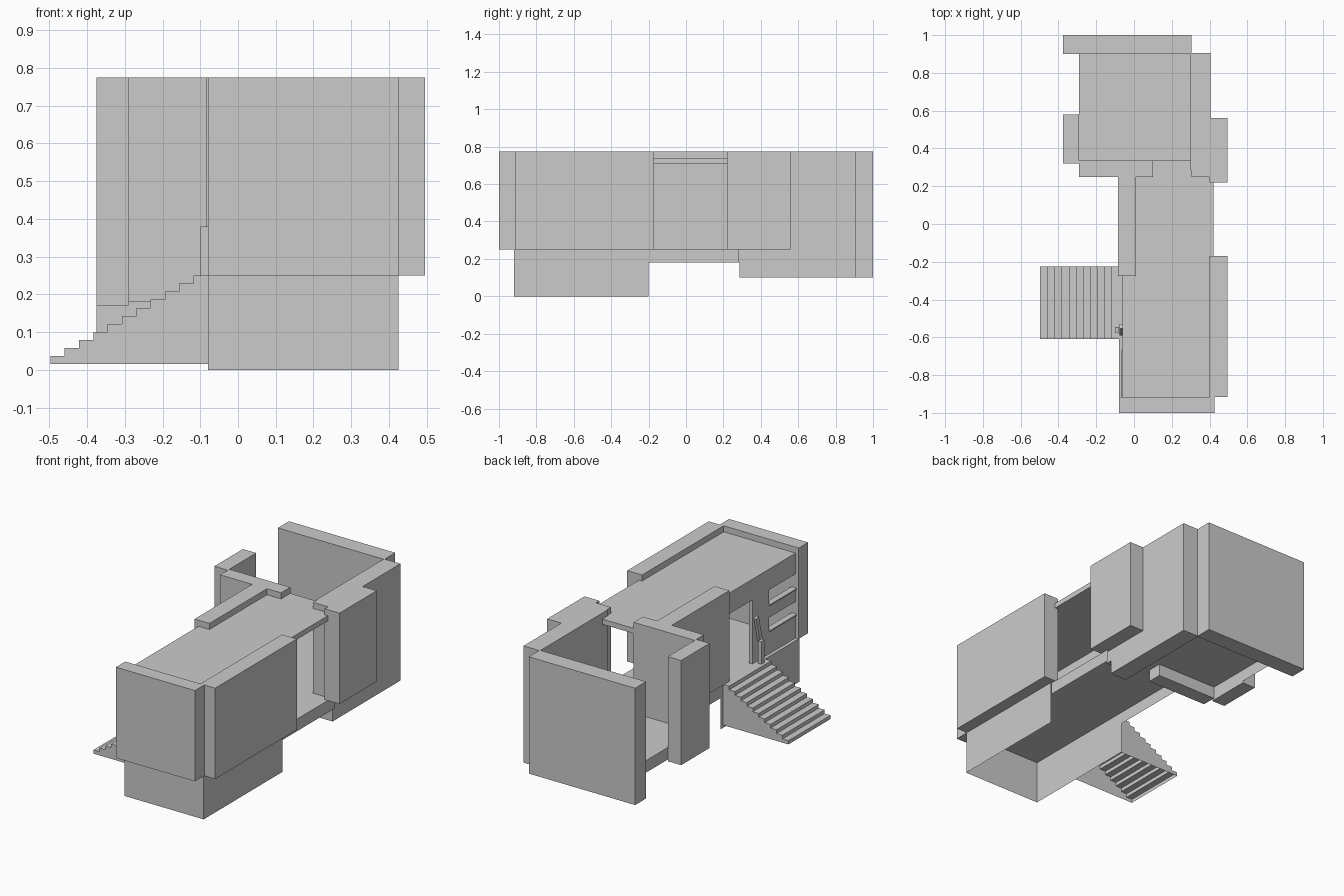
import bpy, bmesh, math
from mathutils import Vector

if "Cube" in bpy.data.objects:
    bpy.data.objects.remove(bpy.data.objects["Cube"])


def mesh(name, verts, faces):
    me = bpy.data.meshes.new(name)
    me.from_pydata(verts, [], faces)
    bm = bmesh.new()
    bm.from_mesh(me)
    bmesh.ops.recalc_face_normals(bm, faces=bm.faces)
    bm.to_mesh(me)
    bm.free()
    ob = bpy.data.objects.new(name, me)
    bpy.context.collection.objects.link(ob)
    return ob


def box(name, x, y, z):
    v = [(a, b, c) for a in x for b in y for c in z]
    f = [(0, 1, 3, 2), (4, 6, 7, 5), (0, 4, 5, 1), (2, 3, 7, 6), (0, 2, 6, 4), (1, 5, 7, 3)]
    return mesh(name, v, f)


def skirt(name, path, z):
    """Open vertical sheet following a plan path."""
    v = [(x, y, h) for x, y in path for h in z]
    f = [(2 * i, 2 * i + 2, 2 * i + 3, 2 * i + 1) for i in range(len(path) - 1)]
    return mesh(name, v, f)


def sheet(name, x, y, z):
    return mesh(name, [(x[0], y[0], z), (x[1], y[0], z), (x[1], y[1], z), (x[0], y[1], z)], [(0, 1, 2, 3)])


TOP, FLOOR = 0.775, 0.25

# Hollow base under the front room, open below and behind
skirt("base_walls", [(-0.08, -0.2), (-0.08, -0.92), (0.425, -0.92), (0.425, -0.2)], (0, FLOOR))

# Floors and the edges hanging below them
sheet("front_floor", (-0.08, 0.425), (-0.92, -0.2), FLOOR)
sheet("bridge_floor", (-0.08, 0.42), (-0.2, 0.28), FLOOR)
sheet("rear_floor", (-0.29, 0.3), (0.28, 0.9), FLOOR)
skirt("bridge_right_edge", [(0.42, -0.2), (0.42, 0.28)], (0.18, FLOOR))
skirt("bridge_left_edge", [(-0.08, -0.2), (-0.08, 0.25)], (0.18, FLOOR))
skirt("rear_floor_edge", [(-0.29, 0.33), (-0.29, 0.9)], (0.18, FLOOR))

# Thick outer walls
walls = {
    "front_wall": ((-0.08, 0.425), (-1, -0.915), (FLOOR, TOP)),
    "front_right_wall": ((0.4, 0.495), (-0.915, -0.17), (FLOOR, TOP)),
    "middle_left_wall": ((-0.085, 0.01), (-0.275, 0.25), (FLOOR, TOP)),
    "rear_front_wall": ((-0.29, 0.1), (0.25, 0.335), (0.18, TOP)),
    "rear_left_pier": ((-0.375, -0.29), (0.32, 0.58), (0.17, TOP)),
    "rear_wall": ((-0.375, 0.305), (0.9, 1), (0.1, TOP)),
    "rear_right_wall": ((0.3, 0.405), (0.285, 0.905), (0.1, TOP)),
    "rear_right_jamb": ((0.305, 0.405), (0.25, 0.285), (0.18, TOP)),
    "rear_right_pier": ((0.4, 0.495), (0.22, 0.56), (FLOOR, TOP)),
}
for name, dims in walls.items():
    box(name, *dims)

# Sunken roof slabs
box("front_roof", (-0.04, 0.4), (-0.915, -0.17), (0.71, 0.74))
box("middle_roof", (0.01, 0.42), (-0.17, 0.25), (0.71, 0.74))
box("roof_tail", (0.1, 0.305), (0.25, 0.335), (0.71, 0.74))

# Entrance facade, pieced around the doorway and two slot windows
fx = (-0.06, -0.04)
box("door_lintel", fx, (-0.52, -0.275), (0.62, 0.74))
box("facade_pier", fx, (-0.67, -0.52), (FLOOR, 0.74))
for i, z in enumerate([(FLOOR, 0.39), (0.46, 0.54), (0.62, 0.74)]):
    box(f"facade_band_{i}", fx, (-0.915, -0.67), z)
for i, z in enumerate([0.39, 0.54]):
    box(f"window_sill_{i}", (-0.07, -0.035), (-0.91, -0.67), (z - 0.008, z))

# Post beside the door and the leaning bar above it
box("door_post", (-0.1, -0.08), (-0.575, -0.545), (FLOOR, 0.38))
bar = box("door_bar", (-0.008, 0.008), (-0.012, 0.012), (-0.075, 0.075))
bar.location = (-0.07, -0.56, 0.44)
bar.rotation_euler = (math.radians(-14), 0, 0)

# Hollow staircase: zigzag treads between two side panels
N, X0, X1, Z0 = 11, -0.497, -0.08, 0.015
run, rise = (X1 - X0) / N, (FLOOR - Z0) / N
profile = [(X0, Z0)]
for i in range(N):
    h = Z0 + rise * (i + 1)
    profile += [(X0 + run * i, h), (X0 + run * (i + 1), h)]
n = len(profile)
ys = (-0.61, -0.225)
verts = [(x, y, z) for y in ys for x, z in profile] + [(X1, y, Z0) for y in ys]
faces = [(i, i + 1, n + i + 1, n + i) for i in range(n - 1)]
faces += [tuple(range(n)) + (2 * n,), tuple(range(n, 2 * n)) + (2 * n + 1,)]
mesh("stairs", verts, faces)
